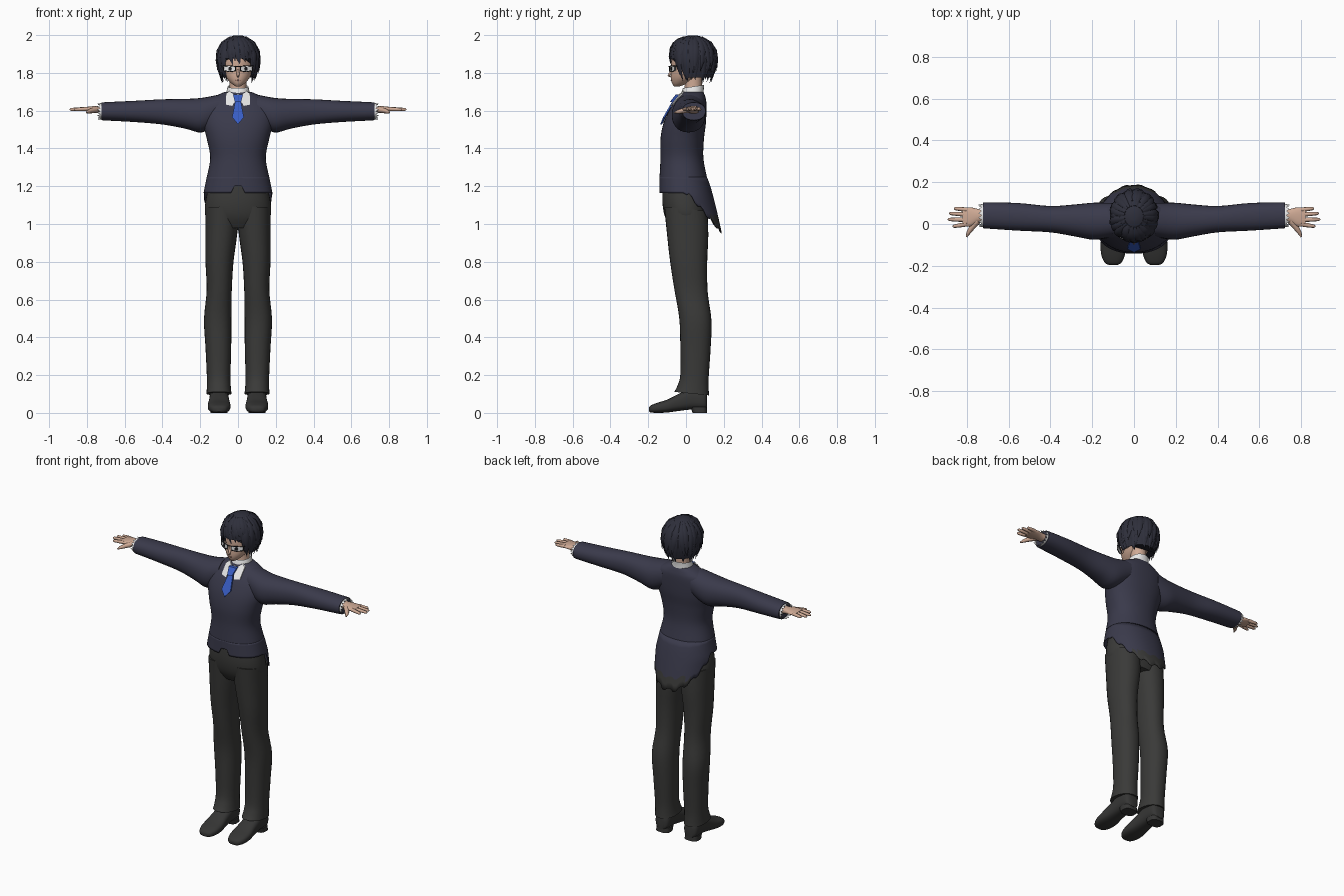
import bpy, bmesh, math, random
from math import sin, cos, pi, radians
from mathutils import Vector

cube = bpy.data.objects.get("Cube")
if cube:
    bpy.data.objects.remove(cube, do_unlink=True)
rng = random.Random(4)


def material(name, *rgb):
    m = bpy.data.materials.new(name)
    m.use_nodes = True
    m.diffuse_color = (*rgb, 1)
    bsdf = m.node_tree.nodes["Principled BSDF"]
    bsdf.inputs["Base Color"].default_value = (*rgb, 1)
    bsdf.inputs["Roughness"].default_value = .8
    return m


navy = material("navy knit", .042, .042, .07)
grey = material("charcoal cloth", .042, .042, .04)
leather = material("dark leather", .036, .036, .035)
hair_mat = material("blue black hair", .027, .028, .043)
skin = material("skin", .62, .4, .3)
white = material("white cotton", .82, .82, .82)
blue = material("blue silk", .04, .11, .55)
black = material("black frame", .01, .01, .012)
lip = material("lip", .4, .18, .15)


def finish(name, bm, mats, angle=50):
    bmesh.ops.recalc_face_normals(bm, faces=bm.faces)
    mesh = bpy.data.meshes.new(name)
    bm.to_mesh(mesh)
    bm.free()
    for m in mats:
        mesh.materials.append(m)
    ob = bpy.data.objects.new(name, mesh)
    bpy.context.collection.objects.link(ob)
    bpy.ops.object.select_all(action='DESELECT')
    ob.select_set(True)
    bpy.context.view_layer.objects.active = ob
    bpy.ops.object.shade_smooth_by_angle(angle=radians(angle))
    return ob


def skin_rings(bm, rings, cap=True):
    vs = [[bm.verts.new(p) for p in ring] for ring in rings]
    n = len(vs[0])
    for a, b in zip(vs, vs[1:]):
        for i in range(n):
            bm.faces.new((a[i], a[(i + 1) % n], b[(i + 1) % n], b[i]))
    if cap:
        bm.faces.new(vs[0])
        bm.faces.new(vs[-1])


def rounded(a, e=2.0):
    # unit superellipse point
    f = lambda v: math.copysign(abs(v) ** (2 / e), v)
    return f(cos(a)), f(sin(a))


def smooth_rows(rows, steps):
    # Catmull-Rom blend between cross-section rows
    out = []
    for i in range(len(rows) - 1):
        quad = [rows[min(max(i + k, 0), len(rows) - 1)] for k in (-1, 0, 1, 2)]
        for s in range(steps):
            t = s / steps
            out.append([b + .5 * t * (c - a + t * (2 * a - 5 * b + 4 * c - d + t * (3 * (b - c) + d - a)))
                        for a, b, c, d in zip(*quad)])
    return out + [list(rows[-1])]


def loft(name, axis, rows, mat, side=1, e=2.2, n=28, steps=4, tilt=0, cap=True):
    # each row: position on axis, then low and high bounds on the two other axes
    rings = []
    for t, a0, a1, b0, b1 in smooth_rows(rows, steps):
        ring = []
        for i in range(n):
            u, v = rounded(2 * pi * i / n, e)
            a, b = (a0 + a1) / 2 + u * (a1 - a0) / 2, (b0 + b1) / 2 + v * (b1 - b0) / 2
            x, y, z = {'X': (t, a, b), 'Y': (a, t, b), 'Z': (a, b, t)}[axis]
            ring.append((x * side, y, z + tilt * y))
        rings.append(ring)
    bm = bmesh.new()
    skin_rings(bm, rings, cap)
    return finish(name, bm, [mat])


def strand(bm, pts, radii, flat=Vector((0, 0, 1)), thin=1.0, n=8):
    # tapered tube, squashed by thin along the flat direction
    pts = [Vector(p) for p in pts]
    rings = []
    for i, (p, r) in enumerate(zip(pts, radii)):
        d = (pts[min(i + 1, len(pts) - 1)] - pts[max(i - 1, 0)]).normalized()
        u = d.cross(flat).normalized()
        w = u.cross(d)
        rings.append([p + r * (u * cos(2 * pi * k / n) + w * thin * sin(2 * pi * k / n)) for k in range(n)])
    skin_rings(bm, rings)


# torso
torso_rows = [(1.25, -.165, .165, -.14, .11), (1.35, -.147, .147, -.135, .092), (1.45, -.165, .165, -.135, .095),
              (1.53, -.185, .185, -.12, .105), (1.6, -.19, .19, -.09, .108), (1.65, -.165, .165, -.058, .107),
              (1.68, -.115, .115, -.035, .1), (1.7, -.068, .068, -.02, .092)]
loft("sweater", 'Z', torso_rows, navy, n=48, steps=6)

# flared hem with a long jagged back tail
bm = bmesh.new()
rings = []
N, M = 72, 8
for k in range(M + 1):
    ring = []
    for i in range(N):
        c, s = rounded(2 * pi * i / N, 2.2)
        hem = 1.165 - .215 * max(0, s) ** 1.4 + (.018 * (i % 4 > 1) if s > .05 else 0)
        if s < 0 and abs(c) < .2:
            hem = 1.2
        z = 1.25 + (hem - 1.25) * k / M
        drop = (1.25 - z) / .3
        half = .165 + .02 * min(1, drop * 3)
        depth = .125 + .08 * drop ** .8 if s > 0 else .125 + .008 * drop
        ring.append((half * c, -.015 + depth * s, z))
    rings.append(ring)
skin_rings(bm, rings, cap=False)
for f in bm.faces:
    mid = f.calc_center_median()
    f.material_index = int(mid.z < 1.04 and mid.y > 0)
tail = finish("sweater_tail", bm, [navy, grey])
solid = tail.modifiers.new("cloth", 'SOLIDIFY')
solid.thickness = .004

# trousers
loft("trouser_hips", 'Z', [(1.22, -.15, .15, -.12, .095), (1.12, -.172, .172, -.125, .11),
                           (1.04, -.172, .172, -.112, .116), (.98, -.13, .13, -.08, .1)], grey, n=40)
for side, word in ((1, "left"), (-1, "right")):
    loft(word + "_trouser_leg", 'Z', [
        (1.08, -.005, .173, -.115, .114), (.95, .004, .173, -.102, .118), (.8, .024, .172, -.085, .112),
        (.65, .033, .166, -.062, .115), (.5, .035, .18, -.036, .135), (.35, .036, .172, -.03, .13),
        (.2, .04, .165, -.03, .12), (.14, .038, .165, -.045, .12), (.105, .034, .167, -.062, .122)],
        grey, side, tilt=-.1)

    # shoe and heel
    loft(word + "_shoe", 'Y', [
        (.112, .075, .125, .02, .09), (.095, .055, .145, .018, .12), (.03, .05, .15, .018, .13),
        (-.04, .046, .154, .01, .1), (-.1, .04, .16, .002, .07), (-.15, .044, .156, 0, .054),
        (-.185, .06, .14, .002, .04), (-.196, .08, .12, .008, .028)], leather, side, e=2.7)
    loft(word + "_heel", 'Z', [(0, .055, .145, .035, .112), (.03, .055, .145, .025, .11)],
         leather, side, e=3, steps=1)

    # sleeve, shirt cuff
    loft(word + "_sleeve", 'X', [
        (.1, -.06, .1, 1.53, 1.685), (.19, -.075, .102, 1.485, 1.668), (.28, -.06, .094, 1.505, 1.662),
        (.4, -.04, .086, 1.527, 1.66), (.55, -.032, .1, 1.54, 1.652), (.7, -.022, .104, 1.548, 1.645),
        (.722, -.02, .103, 1.55, 1.643)], navy, side)
    bm = bmesh.new()
    skin_rings(bm, [[(side * (x + jag * (i % 2)), .041 + .055 * cos(i * pi / 16), 1.597 + .043 * sin(i * pi / 16))
                     for i in range(32)] for x, jag in ((.7, 0), (.73, .016))], cap=False)
    finish(word + "_cuff", bm, [white])

    # hand
    loft(word + "_palm", 'X', [(.7, .01, .07, 1.58, 1.625), (.745, .008, .072, 1.588, 1.625),
                               (.785, -.012, .08, 1.594, 1.622), (.82, -.01, .077, 1.6, 1.618)], skin, side)
    bm = bmesh.new()
    for y0, tx, ty in ((.068, .862, .075), (.045, .885, .051), (.02, .892, .022), (-.001, .868, -.012)):
        strand(bm, [(side * (.8 + (tx - .8) * t), y0 + (ty - y0) * t, 1.609 - .003 * t)
                    for t in (0, .5, .9, 1)], (.011, .01, .008, .003))
    strand(bm, [(side * .75, .015, 1.605), (side * .775, -.015, 1.6), (side * .793, -.042, 1.594),
                (side * .802, -.062, 1.59)], (.017, .014, .01, .004))
    finish(word + "_fingers", bm, [skin])

# neck and head
loft("neck", 'Z', [(1.64, -.055, .055, -.02, .09), (1.71, -.045, .045, -.008, .085),
                   (1.8, -.045, .045, -.005, .085)], skin, e=2)
loft("head", 'Z', [(1.728, -.012, .012, -.062, -.035), (1.745, -.036, .036, -.074, .01),
                   (1.775, -.062, .062, -.08, .06), (1.82, -.08, .08, -.078, .1),
                   (1.88, -.085, .085, -.076, .12), (1.95, -.06, .06, -.04, .09)], skin, e=2)
bm = bmesh.new()
strand(bm, [(0, -.07, 1.825), (0, -.083, 1.797), (0, -.092, 1.786), (0, -.075, 1.778)], (.004, .008, .007, .004),
       flat=Vector((0, 1, 0)))
finish("nose", bm, [skin])
bm = bmesh.new()
strand(bm, [(-.016, -.075, 1.762), (0, -.079, 1.761), (.016, -.075, 1.762)], (.001, .003, .001))
finish("mouth", bm, [lip])

# hair cap
CENTRE = Vector((0, .036, 1.882))


def scalp(a, z, grow=1.0):
    # point on the hair volume at angle a (front is -90 degrees) and height z
    h = (z - CENTRE.z) / .118
    r = math.sqrt(max(0, 1 - h * h)) if h > 0 else 1 - .22 * h * h
    return Vector((.108 * r * grow * cos(a), CENTRE.y + .122 * r * grow * sin(a), z))


def hair_hem(a):
    front = max(0, -sin(a))
    return 1.775 + .1 * min(1, max(0, (front - .35) * 2.5))


bm = bmesh.new()
skin_rings(bm, [[scalp(a, h + (1.999 - h) * sin(pi / 2 * k / 10))
                 for a, h in ((2 * pi * i / 48, hair_hem(2 * pi * i / 48)) for i in range(48))] for k in range(11)])
finish("hair_cap", bm, [hair_mat])

# layered locks hanging from the crown
bm = bmesh.new()
for layer, (count, lift, drop, grow) in enumerate(((30, 1.975, 0, 1.0), (22, 1.99, -.05, 1.04))):
    for i in range(count):
        a = 2 * pi * (i + .5 * layer) / count + rng.uniform(-.08, .08)
        front = -sin(a)
        tip = hair_hem(a) - drop - rng.uniform(.01, .035)
        if .3 < front < .75:
            tip = 1.765 + rng.uniform(-.015, .025)
        sway = rng.uniform(-.2, .2) if front < .75 else .25
        pts = []
        for t in (0, .25, .5, .75, 1):
            z = lift + (tip - lift) * t ** 1.3
            flick = grow + (.1 * t ** 4 if front < .3 else 0)
            pts.append(scalp(a + sway * t * t, z, flick))
        out = Vector((cos(a), sin(a), .1))
        strand(bm, pts, (.006, .017, .019, .014, .001), flat=out, thin=.4, n=6)
finish("hair_locks", bm, [hair_mat], 40)


# thin plates that follow the front of the head or torso
def plate(name, outline, mat, depth, thick=.008):
    bm = bmesh.new()
    front = [bm.verts.new((x, depth(x, z), z)) for x, z in outline]
    face = bm.faces.new(front)
    ext = bmesh.ops.extrude_face_region(bm, geom=[face])
    for v in ext["geom"]:
        if isinstance(v, bmesh.types.BMVert):
            v.co.y += thick
    return finish(name, bm, [mat], 20)


def chest(lift):
    rows = smooth_rows(torso_rows, 6)

    def depth(x, z):
        r = min(rows, key=lambda row: abs(row[0] - z))
        mid, half = (r[3] + r[4]) / 2, (r[4] - r[3]) / 2
        return mid - half * (1 - min(1, abs(x) / r[2]) ** 2.2) ** (1 / 2.2) - lift
    return depth


def face_y(lift):
    return lambda x, z: -.078 + 5 * x * x - lift


# glasses and eyes
for side, word in ((1, "left"), (-1, "right")):
    box = [(side * x, z) for x, z in ((.014, 1.81), (.045, 1.806), (.076, 1.812), (.078, 1.836),
                                      (.045, 1.838), (.014, 1.834))]
    plate(word + "_lens", box, white, face_y(.008), .003)
    plate(word + "_iris", [(side * .042 + .009 * cos(k * pi / 4), 1.822 + .011 * sin(k * pi / 4))
                           for k in range(8)], black, face_y(.011), .002)
    bm = bmesh.new()
    loop = [(x, face_y(.01)(x, z), z) for x, z in box]
    for p, q in zip(loop, loop[1:] + loop[:1]):
        strand(bm, [p, q], (.0022, .0022), flat=Vector((0, 1, .1)), n=6)
    strand(bm, [loop[3], (side * .092, .04, 1.835)], (.0025, .0025), n=6)
    strand(bm, [loop[5], (0, -.09, 1.834)], (.0025, .0025), n=6)
    finish(word + "_glasses_frame", bm, [black])

    # collar flap
    plate(word + "_collar_flap", [(side * x, z) for x, z in (
        (.006, 1.672), (.03, 1.625), (.064, 1.632), (.064, 1.69), (.045, 1.704))], white, chest(.009))

# shirt front, collar band and tie
plate("shirt_front", [(-.04, 1.66), (0, 1.535), (.04, 1.66), (0, 1.69)], white, chest(.005))
loft("collar_band", 'Z', [(1.67, -.066, .066, -.03, .094), (1.7, -.06, .06, -.024, .094),
                          (1.722, -.055, .055, -.016, .096)], white, tilt=.15, cap=False)
plate("tie_blade", [(-.014, 1.655), (-.031, 1.565), (0, 1.528), (.031, 1.565), (.014, 1.655)],
      blue, chest(.016), .009)
plate("tie_knot", [(-.026, 1.685), (-.016, 1.645), (.016, 1.645), (.026, 1.685)], blue, chest(.024), .02)
